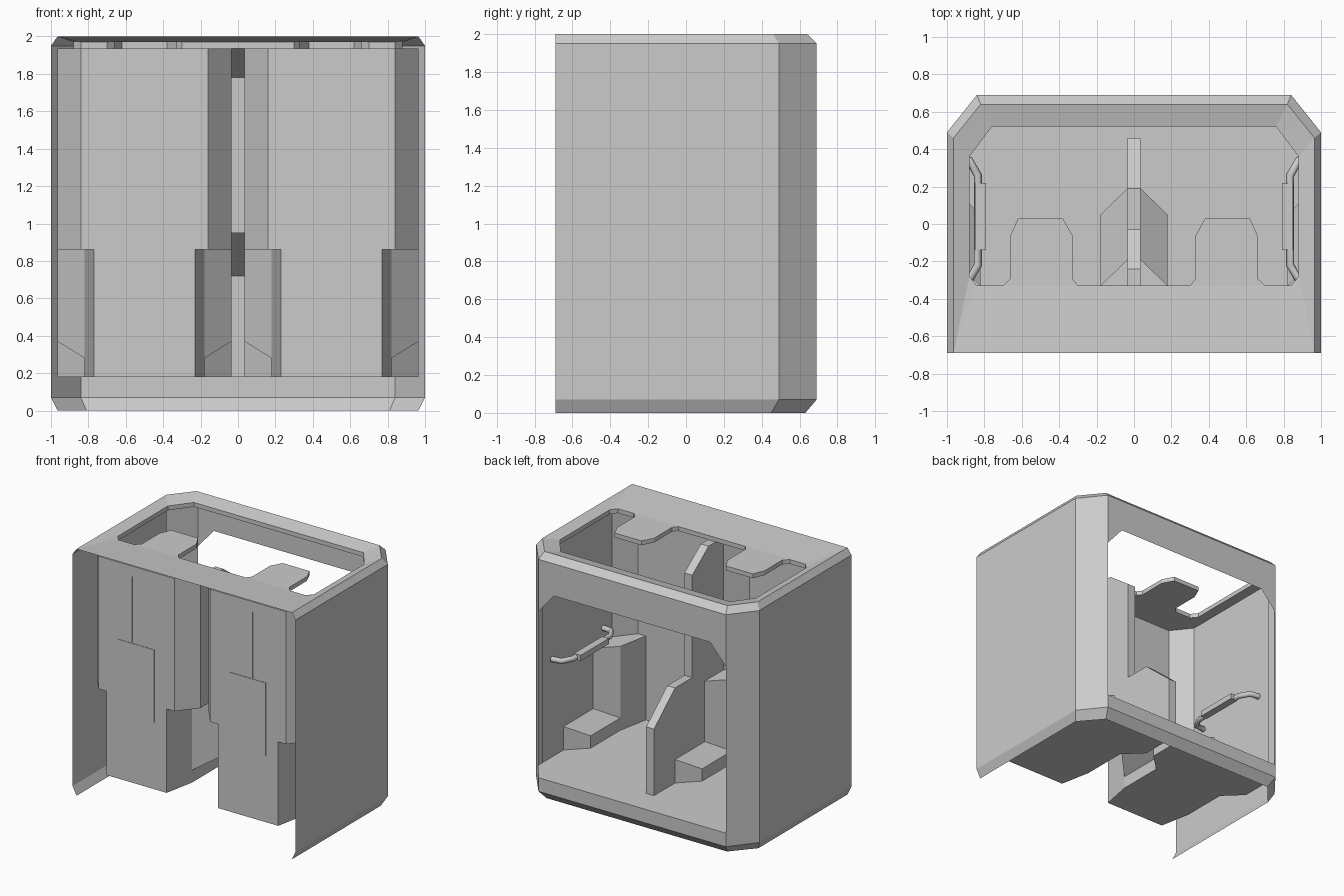
import bpy, bmesh

cube = bpy.data.objects.get("Cube")
if cube:
    bpy.data.objects.remove(cube, do_unlink=True)

grey = bpy.data.materials.new("plain grey")
grey.use_nodes = True
COLOUR = (0.6, 0.6, 0.6, 1)
grey.diffuse_color = COLOUR
grey.node_tree.nodes["Principled BSDF"].inputs["Base Color"].default_value = COLOUR


def make(name, bm):
    bmesh.ops.remove_doubles(bm, verts=bm.verts, dist=0.0005)
    bmesh.ops.recalc_face_normals(bm, faces=bm.faces)
    mesh = bpy.data.meshes.new(name)
    bm.to_mesh(mesh)
    bm.free()
    mesh.materials.append(grey)
    ob = bpy.data.objects.new(name, mesh)
    bpy.context.scene.collection.objects.link(ob)
    return ob


def face(bm, pts):
    return bm.faces.new([bm.verts.new(p) for p in pts])


def loft(bm, rings, closed=False):
    n = len(rings[0])
    for a, b in zip(rings, rings[1:]):
        for i in range(n if closed else n - 1):
            j = (i + 1) % n
            face(bm, [a[i], a[j], b[j], b[i]])


def plate(bm, *loops):
    """Fill a loop, with any further loops as holes."""
    edges = []
    for loop in loops:
        vs = [bm.verts.new(p) for p in loop]
        edges += [bm.edges.new((v, vs[i - 1])) for i, v in enumerate(vs)]
    bmesh.ops.triangle_fill(bm, use_beauty=True, use_dissolve=False, edges=edges)


def sym(half, z):
    """Mirror a half outline across x = 0 at height z."""
    return [(x, y, z) for x, y in half] + [(-x, y, z) for x, y in reversed(half)]


def box(bm, lo, hi):
    geo = bmesh.ops.create_cube(bm, size=1)
    for v in geo["verts"]:
        v.co = [(a + b) / 2 + c * (b - a) for a, b, c in zip(lo, hi, v.co)]


FRONT, FLOOR, CEIL, LEDGE = -0.585, 0.18, 1.935, 0.86
WALL = 0.465  # half width of one bay

# Outer shell with bevelled top and bottom edges
outer = [(1, -0.69), (1, 0.49), (0.84, 0.69)]
base = [(0.965, -0.69), (0.965, 0.45), (0.81, 0.63)]
rim = [(0.965, -0.69), (0.965, 0.46), (0.82, 0.64)]
bm = bmesh.new()
loft(bm, [sym(base, 0), sym(outer, 0.07)])
loft(bm, [sym(outer, 1.95), sym(rim, 2)])
for s in (1, -1):
    loft(bm, [[(s * x, y, z) for x, y in outer] for z in (0.07, 1.95)])
make("outer_shell", bm)

# Rear frame around the open back
bm = bmesh.new()
loft(bm, [[(s * 0.84, 0.69, z) for s in (1, -1)] for z in (0.07, FLOOR)])
plate(bm, [(x, 0.69, z) for x, z in
           [(-0.84, 1.95), (-0.84, 1.53), (-0.7, 1.69), (0.7, 1.69), (0.84, 1.53), (0.84, 1.95)]])
make("rear_frame", bm)

# Roof with its shaped opening and two tongues
hole = [(0.3, -0.33), (0.33, -0.29), (0.33, -0.06), (0.38, 0.03), (0.62, 0.03), (0.66, -0.06),
        (0.66, -0.29), (0.7, -0.33), (0.84, -0.33), (0.88, -0.28), (0.88, 0.36), (0.76, 0.52)]
bm = bmesh.new()
plate(bm, sym(rim, 2), sym(hole, 1.97))
loft(bm, [sym(hole, 1.97), sym(hole, CEIL)], closed=True)
make("roof", bm)

lining = [(0.035, -0.34), (0.035, -0.43), (0.16, FRONT), (0.84, FRONT), (0.965, -0.43),
          (0.965, 0.46), (0.82, 0.64)]
bm = bmesh.new()
plate(bm, sym(lining, CEIL), sym(hole, CEIL))
make("ceiling", bm)

# Floor, notched around the steps and the divider
floor = [(0.035, 0.46), (0.035, 0.19), (0.18, 0.05), (0.18, -0.33), (0.23, FRONT), (0.77, FRONT),
         (0.82, -0.33), (0.82, 0.05), (0.965, 0.19), (0.965, 0.53), (0.84, 0.69)]
bm = bmesh.new()
plate(bm, sym(floor, FLOOR))
make("floor", bm)

# Two bays: front panel, slanted corners, ledges and steps
for side, label in ((1, "left"), (-1, "right")):
    cx = side * 0.5
    bm = bmesh.new()
    half = [(0.27, FLOOR), (0.27, LEDGE), (0.34, LEDGE), (0.34, CEIL)]
    plate(bm, [(cx + u, FRONT, z) for u, z in half]
          + [(cx - u, FRONT, z) for u, z in reversed(half)])
    make(label + "_front_panel", bm)

    bm = bmesh.new()
    for s in (1, -1):
        def at(u, y, z):
            return (cx + s * u, y, z)
        loft(bm, [[at(0.34, FRONT, z), at(WALL, -0.43, z)] for z in (LEDGE, CEIL)])
        face(bm, [at(0.34, FRONT, LEDGE), at(WALL, -0.43, LEDGE), at(WALL, -0.19, LEDGE),
                  at(0.32, -0.33, LEDGE), at(0.27, FRONT, LEDGE)])
        loft(bm, [[at(0.27, FRONT, z), at(0.32, -0.33, z)] for z in (FLOOR, LEDGE)])
        face(bm, [at(0.32, -0.33, 0.28), at(WALL, -0.19, 0.37),
                  at(WALL, -0.19, LEDGE), at(0.32, -0.33, LEDGE)])
    make(label + "_bay_corners", bm)

    bm = bmesh.new()
    for s in (1, -1):
        path = [(0.32, -0.33, 0.28), (0.32, 0.05, 0.28), (WALL, 0.19, 0.37), (WALL, -0.19, 0.37)]
        top = [(cx + s * u, y, z) for u, y, z in path]
        face(bm, top)
        loft(bm, [top[:3], [(x, y, FLOOR) for x, y, z in top[:3]]])
    make(label + "_steps", bm)

    # Side wall lining
    bm = bmesh.new()
    x = side * 0.965
    tail = [(-0.43, CEIL), (-0.43, LEDGE), (-0.19, LEDGE), (-0.19, 0.37), (0.19, 0.37), (0.19, FLOOR)]
    plate(bm, [(x, y, z) for y, z in [(0.46, FLOOR), (0.46, CEIL)] + tail])
    make(label + "_wall_lining", bm)

    # Thin hatch and groove on the front panel
    bm = bmesh.new()
    box(bm, (cx - 0.16, FRONT - 0.004, 0.72), (cx + 0.16, FRONT, 1.31))
    gx = side * 0.54
    box(bm, (gx - 0.004, FRONT - 0.004, 1.32), (gx + 0.004, FRONT, 1.85))
    make(label + "_panel_hatch", bm)

    # Grab handle on the side wall
    curve = bpy.data.curves.new(label + "_handle", "CURVE")
    curve.dimensions = "3D"
    curve.bevel_depth = 0.022
    curve.bevel_resolution = 1
    curve.use_fill_caps = True
    pts = [(0.96, 0.35), (0.88, 0.34), (0.835, 0.26), (0.835, -0.22), (0.88, -0.3), (0.96, -0.31)]
    spline = curve.splines.new("POLY")
    spline.points.add(len(pts) - 1)
    for p, (px, py) in zip(spline.points, pts):
        p.co = (side * px, py, 0.98, 1)
    curve.materials.append(grey)
    bpy.context.scene.collection.objects.link(bpy.data.objects.new(label + "_handle", curve))
    bm = bmesh.new()
    box(bm, (side * 0.82 - 0.03, -0.14, 0.96), (side * 0.82 + 0.03, 0.22, 1.005))
    make(label + "_handle_grip", bm)

# Hollow central divider, open to the front
spine = [(0.46, FLOOR), (0.46, 0.72), (0.19, 0.95), (-0.03, 0.95), (-0.03, 1.78), (-0.24, CEIL),
         (-0.34, CEIL)]
bm = bmesh.new()
loft(bm, [[(x, y, z) for y, z in spine] for x in (-0.035, 0.035)])
for x in (-0.035, 0.035):
    plate(bm, [(x, y, z) for y, z in spine + tail])
make("central_divider", bm)
